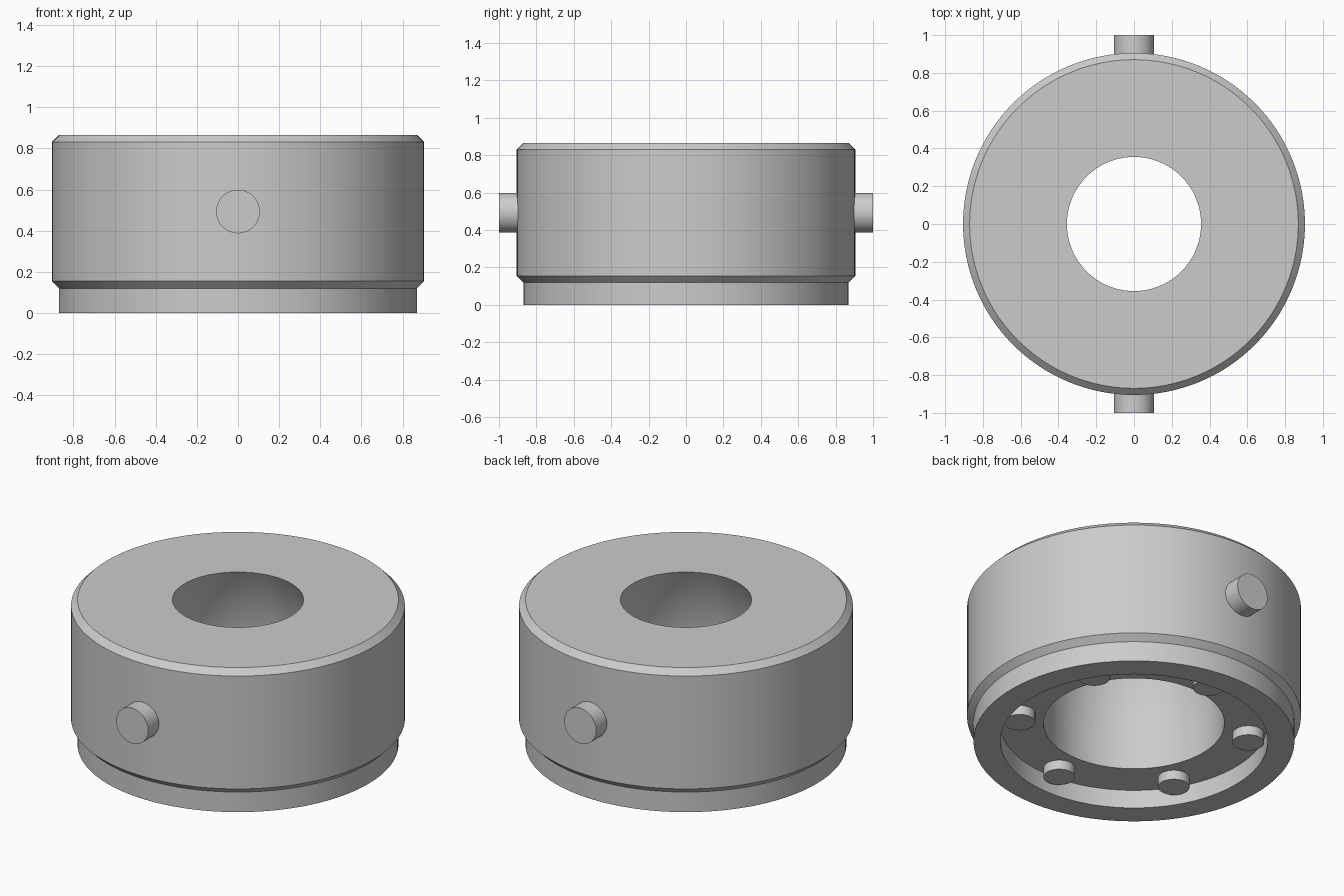
import bpy, bmesh, math
from mathutils import Matrix, Vector

cube = bpy.data.objects.get("Cube")
if cube:
    bpy.data.objects.remove(cube, do_unlink=True)

# One plain grey for the whole part
grey = bpy.data.materials.new("light_grey")
grey.use_nodes = True
grey.diffuse_color = (0.6, 0.6, 0.6, 1)
grey.node_tree.nodes["Principled BSDF"].inputs["Base Color"].default_value = (0.6, 0.6, 0.6, 1)


def finish(bm, name):
    bmesh.ops.recalc_face_normals(bm, faces=bm.faces)
    mesh = bpy.data.meshes.new(name)
    bm.to_mesh(mesh)
    bm.free()
    mesh.materials.append(grey)
    obj = bpy.data.objects.new(name, mesh)
    bpy.context.collection.objects.link(obj)
    bpy.ops.object.select_all(action="DESELECT")
    obj.select_set(True)
    bpy.context.view_layer.objects.active = obj
    bpy.ops.object.shade_smooth_by_angle(angle=math.radians(30))
    return obj


def lathe(name, profile, steps=128):
    """Spin a closed (radius, height) profile around the vertical axis."""
    bm = bmesh.new()
    verts = [bm.verts.new((r, 0, z)) for r, z in profile]
    edges = [bm.edges.new((a, b)) for a, b in zip(verts, verts[1:] + verts[:1])]
    bmesh.ops.spin(bm, geom=verts + edges, cent=(0, 0, 0), axis=(0, 0, 1),
                   angle=math.tau, steps=steps, use_merge=True)
    bmesh.ops.remove_doubles(bm, verts=bm.verts, dist=0.0001)
    return finish(bm, name)


def rod(name, start, end, radius, segments=48):
    """Capped cylinder between two points."""
    start, end = Vector(start), Vector(end)
    axis = end - start
    turn = axis.to_track_quat("Z", "Y").to_matrix().to_4x4()
    bm = bmesh.new()
    bmesh.ops.create_cone(bm, cap_ends=True, segments=segments, radius1=radius,
                          radius2=radius, depth=axis.length,
                          matrix=Matrix.Translation((start + end) / 2) @ turn)
    return finish(bm, name)


# Housing: chamfered outside, recessed underside, bore narrowing in a curve to the top
height, floor = 0.865, 0.11
bore, mouth, bend = 0.49, 0.355, 0.3
rise, inset = height - bend, bore - mouth
curve_radius = (rise ** 2 + inset ** 2) / (2 * inset)
sweep = math.asin(rise / curve_radius)
curve = []
for i in range(13):
    a = sweep * i / 12
    curve.append((bore - curve_radius * (1 - math.cos(a)), bend + curve_radius * math.sin(a)))

outside = [(0.87, height), (0.905, 0.83), (0.905, 0.155), (0.87, 0.12), (0.87, 0)]
underside = [(0.725, 0), (0.725, floor), (bore, floor)]
lathe("housing", outside + underside + curve)

# Pivot pins at front and back
for side, name in ((-1, "front_pivot_pin"), (1, "back_pivot_pin")):
    rod(name, (0, side * 0.87, 0.493), (0, side, 0.493), 0.106)

# Six pegs hanging in the underside recess
for i in range(6):
    a = math.radians(30 + 60 * i)
    x, y = 0.63 * math.cos(a), 0.63 * math.sin(a)
    rod(f"recess_peg_{i + 1}", (x, y, floor + 0.02), (x, y, floor - 0.056), 0.086, 32)
